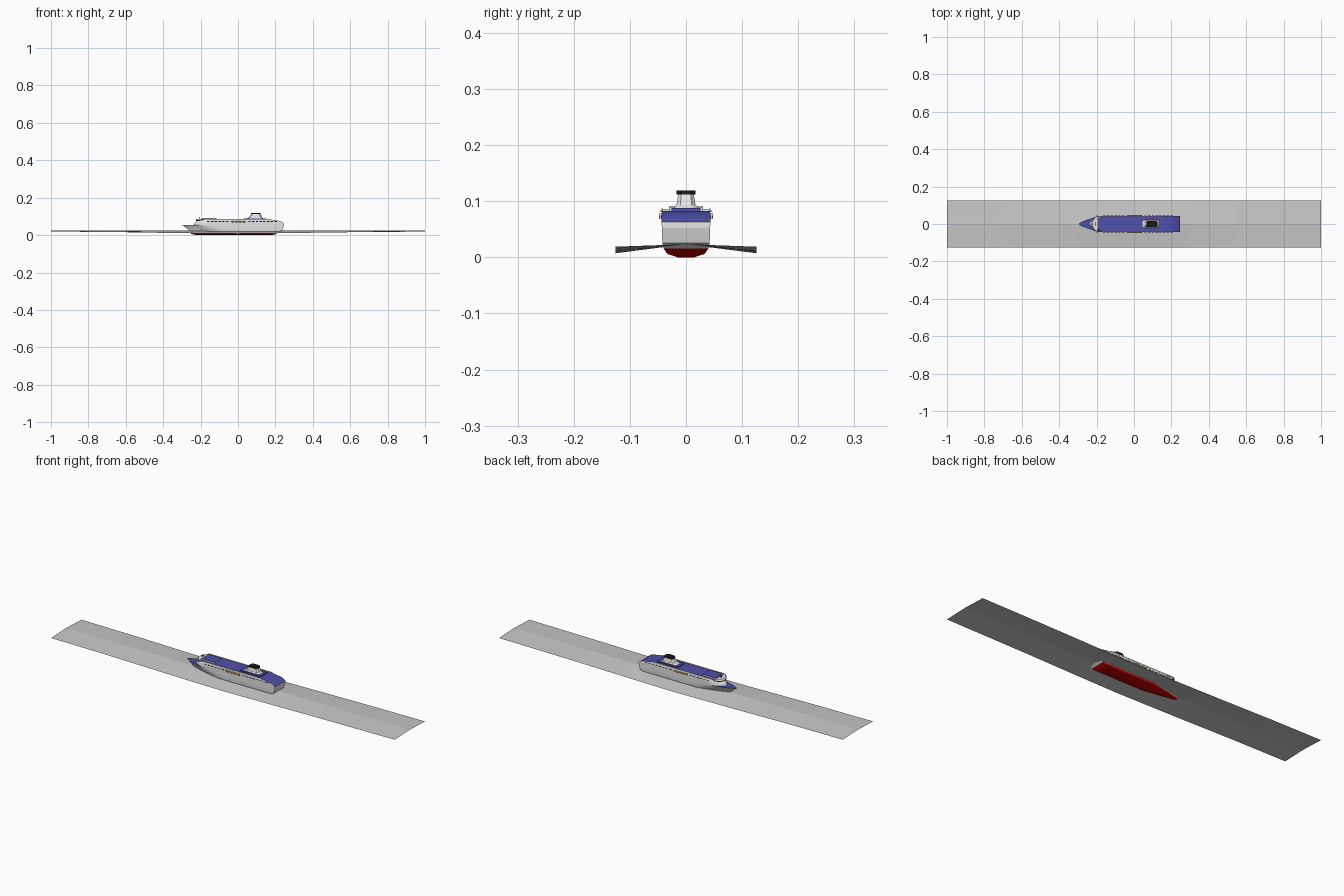
import bpy, bmesh, math

cube = bpy.data.objects.get("Cube")
if cube:
    bpy.data.objects.remove(cube, do_unlink=True)


def material(name, r, g, b):
    m = bpy.data.materials.new(name)
    m.use_nodes = True
    m.diffuse_color = (r, g, b, 1)
    m.node_tree.nodes["Principled BSDF"].inputs["Base Color"].default_value = (r, g, b, 1)
    return m


WHITE = material("white paint", 0.85, 0.85, 0.85)
BLUE = material("blue deck", 0.08, 0.08, 0.42)
RED = material("red bottom", 0.5, 0.0, 0.0)
GREY = material("grey water", 0.58, 0.58, 0.58)
BLACK = material("black", 0.01, 0.01, 0.01)
ORANGE = material("orange boats", 0.75, 0.38, 0.04)


def finish(bm, name, mats, rule=None, smooth=None):
    bmesh.ops.remove_doubles(bm, verts=bm.verts, dist=1e-5)
    bm.normal_update()
    if rule:
        for f in bm.faces:
            f.material_index = rule(f.calc_center_median(), f.normal)
    me = bpy.data.meshes.new(name)
    bm.to_mesh(me)
    bm.free()
    ob = bpy.data.objects.new(name, me)
    bpy.context.collection.objects.link(ob)
    for m in mats:
        me.materials.append(m)
    if smooth:
        bpy.ops.object.select_all(action='DESELECT')
        bpy.context.view_layer.objects.active = ob
        ob.select_set(True)
        bpy.ops.object.shade_smooth_by_angle(angle=math.radians(smooth))
    return ob


def loft(name, levels, mats, rule, smooth=35, n=20):
    """Stack outlines given as (z, half width, front x, back x, taper length, taper power)."""
    bm = bmesh.new()
    rings = []
    for z, w, front, back, taper, power in levels:
        right = []
        for i in range(n + 1):
            x = front + (back - front) * (i / n) ** 2
            right.append((x, w * min(1, (x - front) / taper) ** power))
        outline = [(x, -y) for x, y in right] + [(x, y) for x, y in reversed(right)]
        rings.append([bm.verts.new((x, y, z)) for x, y in outline])
    count = len(rings[0])
    for a, b in zip(rings, rings[1:]):
        for i in range(count):
            j = (i + 1) % count
            bm.faces.new((a[i], a[j], b[j], b[i]))
    bm.faces.new(rings[0][::-1])
    bm.faces.new(rings[-1])
    return finish(bm, name, mats, rule, smooth)


def add_box(bm, x0, x1, y0, y1, z0, z1):
    for v in bmesh.ops.create_cube(bm, size=1)["verts"]:
        v.co.x = x1 if v.co.x > 0 else x0
        v.co.y = y1 if v.co.y > 0 else y0
        v.co.z = z1 if v.co.z > 0 else z0


def boxes(name, mat, dims):
    bm = bmesh.new()
    for d in dims:
        add_box(bm, *d)
    return finish(bm, name, [mat])


def both_sides(dims):
    return dims + [(a, b, -d, -c, e, f) for a, b, c, d, e, f in dims]


# Water strip: a shallow ridge whose edges dip beside the ship
bm = bmesh.new()
stations = [-1, -0.7, -0.38, -0.3, 0, 0.24, 0.3, 0.54, 1]
rows = []
for x in stations:
    dip = max(0, 1 - abs(x + 0.02) / 0.75) ** 0.8
    edge = 0.019 - 0.012 * dip
    rows.append([bm.verts.new((x, y, 0.0235 - (0.0235 - edge) * abs(y) / 0.126))
                 for y in (-0.126, -0.085, -0.043, 0, 0.043, 0.085, 0.126)])
for a, b in zip(rows, rows[1:]):
    for i in range(6):
        bm.faces.new((a[i], b[i], b[i + 1], a[i + 1]))
finish(bm, "water", [GREY])

# Hull with red bottom and blue foredeck
loft("hull", [
    (0.000, 0.014, -0.22, 0.18, 0.15, 0.8),
    (0.006, 0.033, -0.25, 0.205, 0.17, 0.8),
    (0.016, 0.040, -0.255, 0.215, 0.17, 0.8),
    (0.026, 0.042, -0.262, 0.237, 0.15, 0.8),
    (0.045, 0.043, -0.285, 0.243, 0.11, 0.75),
    (0.053, 0.043, -0.296, 0.245, 0.11, 0.7),
], [WHITE, RED, BLUE], lambda c, n: 2 if n.z > 0.8 else (1 if c.z < 0.016 else 0))

# Superstructure with blue roof and sloping blue stern terraces
loft("superstructure", [
    (0.052, 0.043, -0.238, 0.245, 0.06, 0.5),
    (0.063, 0.0435, -0.234, 0.245, 0.06, 0.5),
    (0.075, 0.0435, -0.222, 0.228, 0.05, 0.5),
    (0.083, 0.0430, -0.212, 0.180, 0.05, 0.5),
], [WHITE, BLUE], lambda c, n: 1 if n.z > 0.8 or (n.x > 0.4 and c.z > 0.062) else 0)

# Dark curved bridge window band and white bridge roof with wings
loft("bridge_windows", [
    (0.075, 0.044, -0.227, -0.2, 0.03, 0.5),
    (0.081, 0.044, -0.223, -0.2, 0.03, 0.5),
], [BLACK], None)
loft("bridge_roof", [
    (0.081, 0.048, -0.228, -0.196, 0.032, 0.5),
    (0.086, 0.047, -0.222, -0.196, 0.032, 0.5),
], [WHITE], None)

# Raised blocks and recessed pool on the top deck
boxes("forward_deck_house", WHITE, [(-0.192, -0.115, -0.03, 0.03, 0.082, 0.089)])
boxes("forward_deck_house_roof", BLUE, [(-0.192, -0.115, -0.03, 0.03, 0.089, 0.0905)])
boxes("aft_deck_house", BLUE, [(0.03, 0.15, -0.026, 0.026, 0.082, 0.088)])
boxes("deck_rails", WHITE, both_sides([(-0.2, 0.17, 0.041, 0.0435, 0.082, 0.0875)]))

# Window rows and promenade openings
boxes("promenade_openings", BLACK, both_sides(
    [(-0.165 + i * 0.02, -0.152 + i * 0.02, 0.0425, 0.0442, 0.0715, 0.0745)
     for i in range(19) if not 6 <= i <= 10]))

# Lifeboats with white davits
boats = bmesh.new()
for side in (-1, 1):
    for i in range(4):
        before = set(boats.verts)
        bmesh.ops.create_uvsphere(boats, u_segments=10, v_segments=6, radius=1)
        for v in set(boats.verts) - before:
            v.co = (-0.028 + i * 0.02 + v.co.x * 0.0095,
                    side * 0.0445 + v.co.y * 0.004, 0.072 + v.co.z * 0.004)
finish(boats, "lifeboats", [ORANGE], None, 40)
boxes("davits", WHITE, both_sides(
    [(-0.039 + i * 0.02, -0.037 + i * 0.02, 0.043, 0.047, 0.068, 0.079) for i in range(5)]))


# Funnel: tapered white body with a black cap
def taper_box(name, mat, low, high):
    bm = bmesh.new()
    rings = [[bm.verts.new((x, y, z)) for x, y in
              ((x0, -w * .6), (x0 + .008, -w), (x1 - .008, -w), (x1, -w * .6),
               (x1, w * .6), (x1 - .008, w), (x0 + .008, w), (x0, w * .6))]
             for x0, x1, w, z in (low, high)]
    for i in range(8):
        j = (i + 1) % 8
        bm.faces.new((rings[0][i], rings[0][j], rings[1][j], rings[1][i]))
    bm.faces.new(rings[0][::-1])
    bm.faces.new(rings[1])
    finish(bm, name, [mat])


taper_box("funnel_base", WHITE, (0.045, 0.138, 0.021, 0.087), (0.055, 0.13, 0.018, 0.093))
taper_box("funnel", WHITE, (0.055, 0.13, 0.017, 0.093), (0.07, 0.122, 0.014, 0.112))
taper_box("funnel_cap", BLACK, (0.067, 0.122, 0.0165, 0.112), (0.072, 0.12, 0.0165, 0.119))

# Mast behind the bridge
boxes("mast", BLACK, [(-0.206, -0.202, -0.002, 0.002, 0.085, 0.096),
                      (-0.206, -0.203, -0.010, 0.010, 0.091, 0.0925)])
